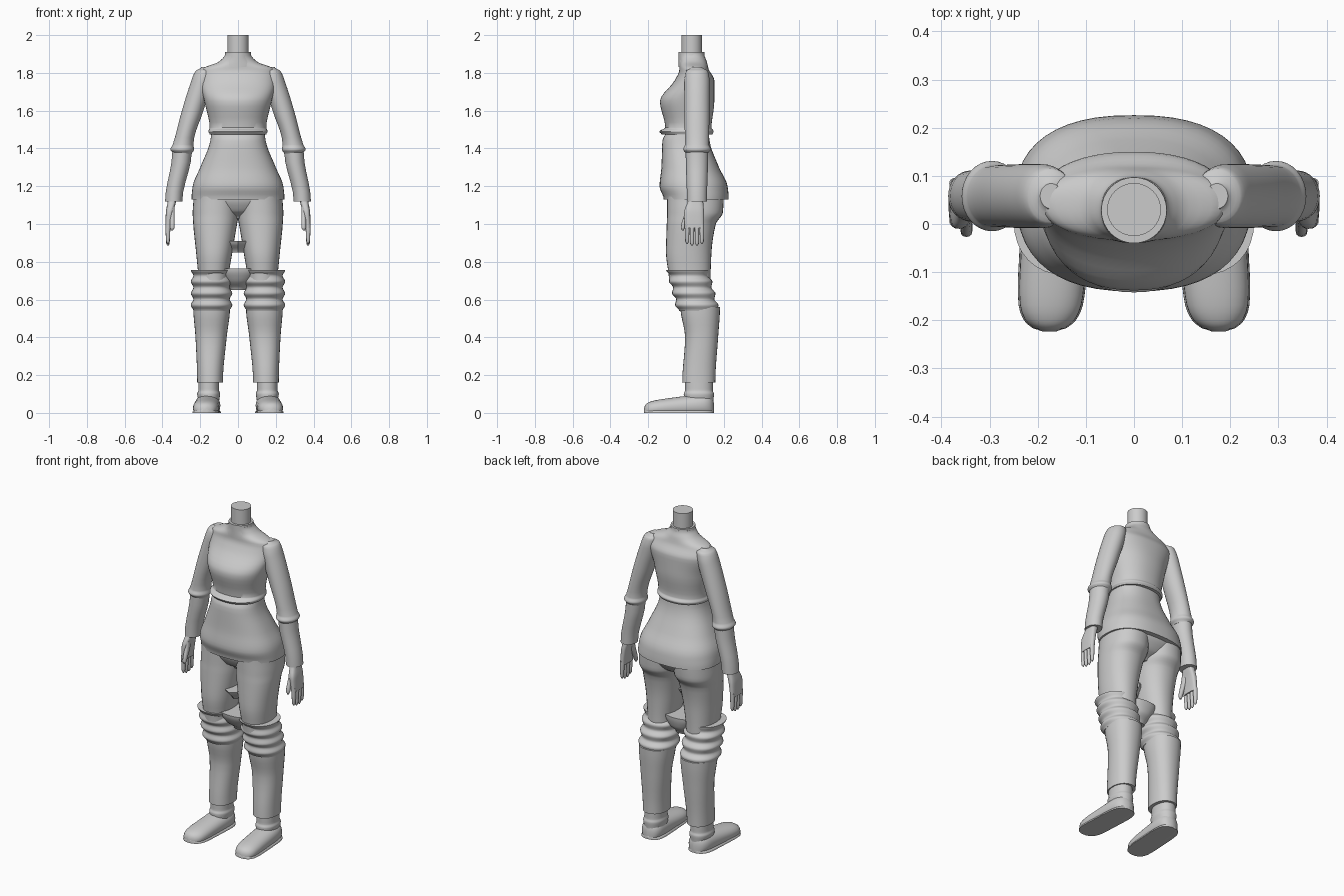
import bpy, bmesh, math

cube = bpy.data.objects.get("Cube")
if cube:
    bpy.data.objects.remove(cube, do_unlink=True)

grey = bpy.data.materials.new("light_grey")
grey.use_nodes = True
colour = (0.6, 0.6, 0.6, 1)
grey.diffuse_color = colour
grey.node_tree.nodes["Principled BSDF"].inputs["Base Color"].default_value = colour


def slope(rings, index, channel):
    """Tangent of one ring value; flat at the ends and at local extremes."""
    if index == 0 or index == len(rings) - 1:
        return 0
    before, here, after = rings[index - 1], rings[index], rings[index + 1]
    down = (here[channel] - before[channel]) / (here[0] - before[0])
    up = (after[channel] - here[channel]) / (after[0] - here[0])
    return 2 * down * up / (down + up) if down * up > 0 else 0


def refine(rings, steps):
    """Insert smooth in-between rings."""
    result = []
    for index in range(len(rings) - 1):
        start, end = rings[index], rings[index + 1]
        height = end[0] - start[0]
        for step in range(steps):
            t = step / steps
            blend = t * t * (3 - 2 * t)
            ring = [start[0] + height * t]
            for channel in range(1, len(start)):
                leave = height * slope(rings, index, channel) * t * (1 - t) ** 2
                arrive = height * slope(rings, index + 1, channel) * t * t * (1 - t)
                ring.append(start[channel] + (end[channel] - start[channel]) * blend
                            + leave - arrive)
            result.append(ring)
    return result + [list(rings[-1])]


def finish(name, bm):
    """Turn the bmesh into a smooth-shaded object with sharp hems."""
    bmesh.ops.recalc_face_normals(bm, faces=bm.faces)
    mesh = bpy.data.meshes.new(name)
    bm.to_mesh(mesh)
    bm.free()
    mesh.materials.append(grey)
    obj = bpy.data.objects.new(name, mesh)
    bpy.context.collection.objects.link(obj)
    bpy.ops.object.select_all(action="DESELECT")
    obj.select_set(True)
    bpy.context.view_layer.objects.active = obj
    bpy.ops.object.shade_smooth_by_angle(angle=math.radians(40))


def rounded(value, power):
    return math.copysign(abs(value) ** (2 / power), value)


def loft(name, rings, side=1, power=2.2, segments=32, steps=5, along_y=False):
    """Skin rings of (position, x min, x max, depth min, depth max)."""
    bm = bmesh.new()
    loops = []
    for place, x_min, x_max, d_min, d_max in refine(rings, steps):
        loop = []
        for segment in range(segments):
            angle = math.tau * segment / segments
            across = rounded(math.cos(angle), power)
            along = rounded(math.sin(angle), power)
            x = side * (x_min + x_max + (x_max - x_min) * across) / 2
            depth = (d_min + d_max + (d_max - d_min) * along) / 2
            co = (x, place, max(depth, 0)) if along_y else (x, depth, place)
            loop.append(bm.verts.new(co))
        loops.append(loop)
    for lower, upper in zip(loops, loops[1:]):
        for j in range(segments):
            k = (j + 1) % segments
            bm.faces.new((lower[j], lower[k], upper[k], upper[j]))
    bm.faces.new(loops[0])
    bm.faces.new(loops[-1])
    finish(name, bm)


def body(name, rings, **options):
    """Loft centred on x from rings of (z, half width, front, back)."""
    loft(name, [(z, -half, half, front, back) for z, half, front, back in rings],
         **options)


def sleeve(name, rings, side):
    """Loft an arm part from rings of (z, inner x, outer x)."""
    middle, depth_ratio = .058, .58
    loft(name, [(z, inner, outer, middle - (outer - inner) * depth_ratio,
                 middle + (outer - inner) * depth_ratio)
                for z, inner, outer in rings], side, power=2)


# Neck and collar
body("neck", [(1.8, .056, -.025, .085), (2, .056, -.025, .085)], power=2)
body("collar", [(1.83, .11, -.04, .11), (1.88, .073, -.04, .1),
                (1.91, .068, -.04, .097)], power=2)

# Upper top with a flared hem under the chest
body("upper_top", [
    (1.475, .15, -.13, .14), (1.49, .157, -.142, .147), (1.51, .15, -.11, .135),
    (1.65, .178, -.138, .15), (1.76, .2, -.06, .15), (1.82, .19, -.035, .12),
    (1.86, .1, -.035, .11), (1.9, .068, -.038, .097)], segments=48)

# Lower tunic flaring over the hips
body("lower_tunic", [
    (1.13, .246, -.118, .226), (1.2, .24, -.14, .22), (1.3, .2, -.13, .175),
    (1.44, .147, -.125, .125), (1.5, .14, -.1, .12)], power=2.4, segments=48)

# Seat of the trousers
body("trouser_seat", [(1.03, .06, -.02, .1), (1.07, .15, -.07, .16),
                      (1.14, .23, -.1, .2)])

# Cloth stretched between the legs
body("knee_web", [(.65, .04, 0, .06), (.7, .08, -.05, .1), (.765, .12, -.08, .115)])
body("thigh_web", [(.85, .04, -.04, .02), (.91, .11, -.09, .05)], segments=4)

for label, side in (("left", 1), ("right", -1)):
    # Thigh and seat cheek
    loft(label + "_thigh", [
        (.7, .05, .21, -.09, .13), (.85, .03, .222, -.106, .135),
        (1, .005, .237, -.102, .158), (1.06, -.005, .24, -.1, .195),
        (1.15, -.01, .235, -.1, .2)], side)

    # Trouser leg below the knee
    loft(label + "_trouser_leg", [
        (.16, .08, .216, -.02, .155), (.4, .06, .225, -.005, .17),
        (.56, .042, .237, -.03, .18)], side)

    # Gathered folds, leaning forward as they climb past the knee
    folds = []
    for i in range(8):
        half = .096 + .014 * (i % 2)
        lean = .06 - .008 * i
        folds.append((.54 + .031 * i, .14 - half, .14 + half,
                      lean - half, lean + half + .01))
    loft(label + "_knee_folds", folds, side)

    # Ankle sock with a rolled edge
    loft(label + "_ankle", [
        (.06, .1, .21, -.01, .145), (.1, .095, .216, -.012, .148),
        (.12, .1, .21, -.005, .142), (.17, .1, .21, -.005, .142)], side)

    # Shoe and sole, with rounded toe and heel
    shoe, sole = [], []
    for i in range(13):
        u = -math.cos(math.pi * i / 12) * .995
        end = math.sqrt(1 - u ** 6)
        y, middle, half = u * .187 - .037, .166 - u * .01, .068 * end
        top = (.085 + .025 * u) * math.sqrt(end)
        shoe.append((y, middle - half, middle + half, -.02, top))
        half += .003
        sole.append((y, middle - half, middle + half, -.02, .02))
    loft(label + "_shoe", shoe, side, steps=2, along_y=True)
    loft(label + "_sole", sole, side, power=3, steps=2, along_y=True)

    # Upper sleeve ending in a puffed cuff, then the forearm
    sleeve(label + "_upper_sleeve", [
        (1.37, .245, .342), (1.395, .232, .358), (1.42, .236, .346),
        (1.6, .183, .297), (1.75, .135, .25), (1.81, .125, .225),
        (1.83, .15, .195)], side)
    sleeve(label + "_forearm", [(1.12, .295, .386), (1.38, .245, .348)], side)

    # Hand: palm, four fingers and thumb
    loft(label + "_palm", [(.98, .353, .385, -.008, .095), (1.06, .343, .382, -.01, .095),
                           (1.14, .325, .37, .015, .09)], side, power=3)
    for i in range(4):
        y = .006 + .026 * i
        tip = .88 + .01 * abs(i - 1.5)
        loft(f"{label}_finger_{i + 1}", [
            (tip, .367, .375, y - .004, y + .004),
            (tip + .012, .362, .38, y - .01, y + .01),
            (1, .358, .384, y - .012, y + .012)], side, segments=12)
    loft(label + "_thumb", [
        (.965, .344, .354, -.022, -.012), (.98, .336, .36, -.027, -.005),
        (1.09, .335, .36, 0, .04)], side, segments=12)
